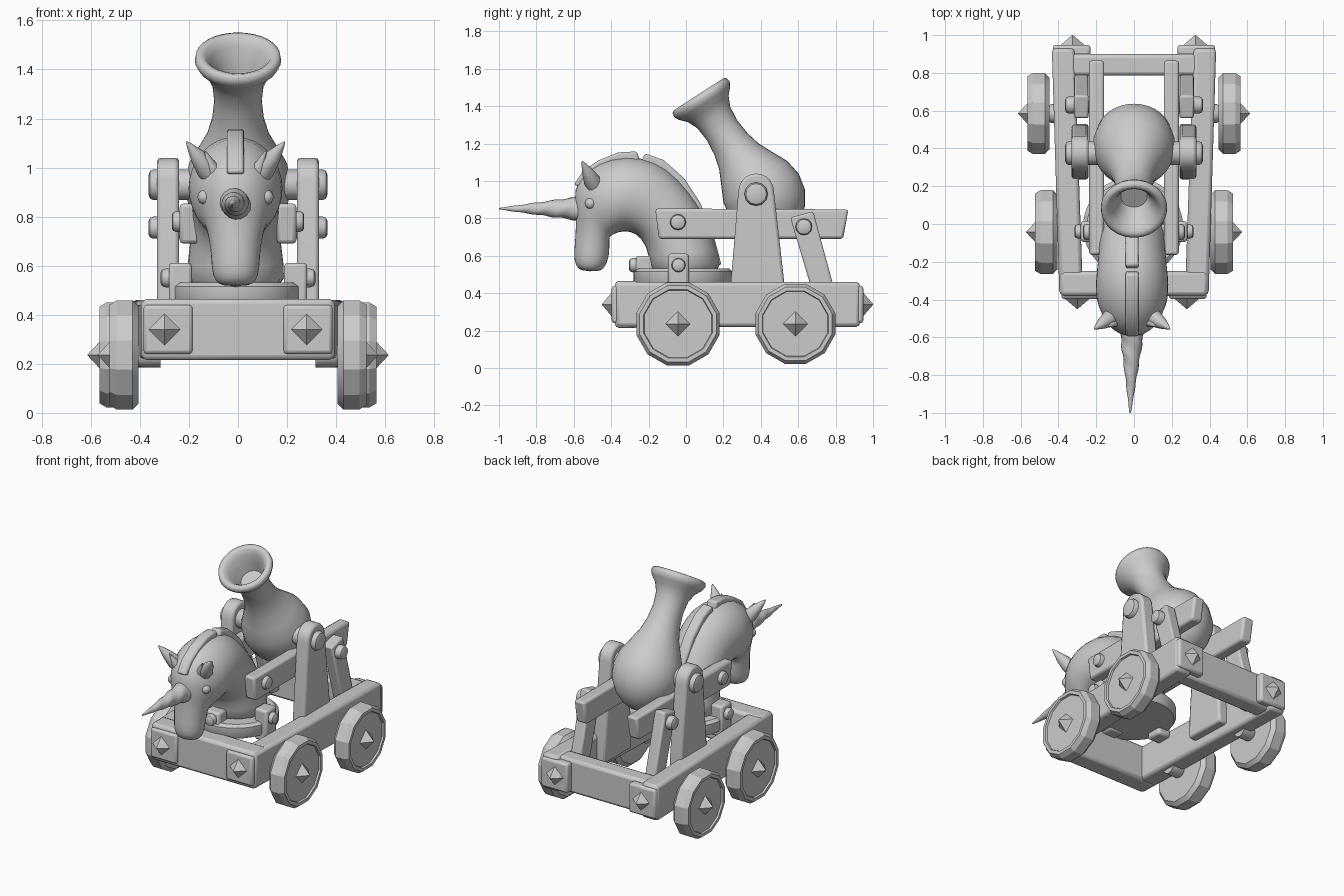
import bpy, bmesh, math
from mathutils import Vector, Matrix

if "Cube" in bpy.data.objects:
    bpy.data.objects.remove(bpy.data.objects["Cube"])

stone = bpy.data.materials.new("light_grey")
stone.diffuse_color = (0.6, 0.6, 0.6, 1)
stone.use_nodes = True
stone.node_tree.nodes["Principled BSDF"].inputs["Base Color"].default_value = stone.diffuse_color
V = Vector


def finish(name, bm, bevel=0.0, smooth=40, subsurf=0, segments=2):
    bmesh.ops.recalc_face_normals(bm, faces=bm.faces)
    me = bpy.data.meshes.new(name)
    bm.to_mesh(me)
    bm.free()
    ob = bpy.data.objects.new(name, me)
    bpy.context.collection.objects.link(ob)
    me.materials.append(stone)
    if bevel:
        m = ob.modifiers.new("bevel", 'BEVEL')
        m.width, m.segments, m.limit_method = bevel, segments, 'ANGLE'
    if subsurf:
        m = ob.modifiers.new("subsurf", 'SUBSURF')
        m.levels = m.render_levels = subsurf
    bpy.ops.object.select_all(action='DESELECT')
    ob.select_set(True)
    bpy.context.view_layer.objects.active = ob
    bpy.ops.object.shade_smooth_by_angle(angle=math.radians(smooth))
    return ob


def loft(name, rings, **kw):
    """Bridge a list of equal-length point rings, capping both ends."""
    bm = bmesh.new()
    rows = [[bm.verts.new(p) for p in r] for r in rings]
    n = len(rows[0])
    for a, b in zip(rows, rows[1:]):
        for i in range(n):
            bm.faces.new((a[i], a[(i + 1) % n], b[(i + 1) % n], b[i]))
    bm.faces.new(rows[0])
    bm.faces.new(rows[-1][::-1])
    return finish(name, bm, **kw)


def prism(name, pts, axis, a, b, **kw):
    """Extrude a polygon: axis 'x' takes (y, z) points, 'z' takes (x, y) points."""
    put = (lambda p, d: (d, *p)) if axis == 'x' else (lambda p, d: (*p, d))
    return loft(name, [[put(p, a) for p in pts], [put(p, b) for p in pts]], **kw)


def box(name, x0, x1, y0, y1, z0, z1, bevel=0.015):
    return prism(name, [(x0, y0), (x1, y0), (x1, y1), (x0, y1)], 'z', z0, z1, bevel=bevel)


def lathe(name, origin, direction, profile, n, phase=0.0, **kw):
    """Stack rings of (distance, radius) along a direction."""
    d = V(direction).normalized()
    q = d.to_track_quat('Z', 'Y').to_matrix()
    rings = [[V(origin) + q @ V((r * math.cos(phase + math.tau * i / n),
                                 r * math.sin(phase + math.tau * i / n), t))
              for i in range(n)] for t, r in profile]
    return loft(name, rings, **kw)


def bolt(name, origin, direction, length, r):
    lathe(name, origin, direction,
          [(0, r), (length - 0.02, r), (length - 0.006, r * 0.88), (length, r * 0.6)], 12)


def stud(name, origin, direction, r=0.066, h=0.055):
    lathe(name, origin, direction, [(-0.01, r), (0, r), (h, 0.002)], 4, smooth=10)


# Chassis: splayed side rails, cross bars, corner plates with studs
for s, tag in ((-1, "left"), (1, "right")):
    prism(tag + "_rail", [(s * 0.27, -0.375), (s * 0.395, -0.375), (s * 0.435, 0.93),
                          (s * 0.315, 0.93)], 'z', 0.22, 0.46, bevel=0.02)
    box(tag + "_front_plate", s * 0.285 - 0.1, s * 0.285 + 0.1, -0.397, -0.33, 0.24, 0.44)
    stud(tag + "_front_stud", (s * 0.29 - 0.01, -0.395, 0.34), (0, -1, 0))
    box(tag + "_rear_plate", s * 0.33 - 0.1, s * 0.33 + 0.1, 0.89, 0.948, 0.24, 0.44)
    stud(tag + "_rear_stud", (s * 0.325, 0.945, 0.34), (0, 1, 0))
box("front_bar", -0.39, 0.39, -0.38, -0.25, 0.215, 0.465, 0.02)
box("rear_bar", -0.38, 0.38, 0.785, 0.9, 0.225, 0.455, 0.02)

# Twelve-sided wheels with a recessed face and a pyramid hub
WHEEL = [(0, 0.15), (0, 0.205), (0.025, 0.23), (0.09, 0.23), (0.118, 0.212),
         (0.118, 0.19), (0.106, 0.186), (0.106, 0.05)]
for s, tag in ((-1, "left"), (1, "right")):
    for part, y, x, k in (("front", -0.043, 0.405, 1), ("rear", 0.585, 0.447, 0.96)):
        x = s * x
        lathe(f"{tag}_{part}_wheel", (x, y, 0.236), (s, 0, 0),
              [(t, r * k) for t, r in WHEEL], 12, math.pi / 12, smooth=25)
        stud(f"{tag}_{part}_hub", (x + s * 0.106, y, 0.236), (s, 0, 0), 0.066, 0.06)
        bolt(f"{tag}_{part}_axle", (x - s * 0.09, y, 0.236), (s, 0, 0), 0.1, 0.05)

# Uprights, beams and struts
upright = [(0.235, 0.28), (0.24, 0.46)]
upright += [(0.375 - 0.095 * math.cos(a), 0.945 + 0.095 * math.sin(a))
            for a in (math.pi * i / 10 for i in range(11))]
upright += [(0.525, 0.46), (0.53, 0.28)]
for s, tag in ((-1, "left"), (1, "right")):
    prism(tag + "_upright", upright, 'x', s * 0.24, s * 0.33, bevel=0.015)
    prism(tag + "_beam", [(-0.145, 0.69), (0.84, 0.69), (0.868, 0.848), (-0.165, 0.853)],
          'x', s * 0.158, s * 0.238, bevel=0.015)
    prism(tag + "_strut", [(0.715, 0.28), (0.83, 0.28), (0.78, 0.47), (0.68, 0.838),
                           (0.557, 0.805), (0.66, 0.46)], 'x', s * 0.24, s * 0.318, bevel=0.012)
    bolt(tag + "_trunnion", (s * 0.12, 0.375, 0.93), (s, 0, 0), 0.245, 0.063)
    bolt(tag + "_strut_bolt", (s * 0.2, 0.63, 0.755), (s, 0, 0), 0.165, 0.045)
    bolt(tag + "_beam_bolt", (s * 0.1, -0.043, 0.78), (s, 0, 0), 0.17, 0.043)
    # Side clamps holding the pedestal
    box(tag + "_clamp", s * 0.235 - 0.047, s * 0.235 + 0.047, -0.095, 0.015, 0.4, 0.612)
    bolt(tag + "_clamp_bolt", (s * 0.25, -0.04, 0.55), (s, 0, 0), 0.065, 0.038)
box("front_clamp", -0.065, 0.045, -0.268, -0.175, 0.43, 0.6)
bolt("front_clamp_bolt", (-0.01, -0.25, 0.55), (0, -1, 0), 0.055, 0.038)

# Round pedestal
lathe("pedestal", (-0.005, -0.015, 0.44), (0, 0, 1),
      [(0, 0.255), (0.015, 0.265), (0.075, 0.265), (0.092, 0.245)], 32)

# Flared barrel, tilted forward
BARREL = [(-0.235, 0.03), (-0.215, 0.085), (-0.165, 0.15), (-0.09, 0.2), (0, 0.218),
          (0.09, 0.204), (0.17, 0.165), (0.25, 0.127), (0.33, 0.106), (0.42, 0.097),
          (0.5, 0.105), (0.555, 0.13), (0.59, 0.163), (0.615, 0.176), (0.64, 0.172),
          (0.648, 0.155), (0.64, 0.135), (0.61, 0.115), (0.56, 0.09), (0.5, 0.07)]
lathe("barrel", (0, 0.42, 0.92), (0, -0.544, 0.84), BARREL, 32, smooth=60)

# Neck and head: (throat y, z, crest y, z, half width)
HORSE = [(-0.2, 0.48, 0.2, 0.48, 0.215), (-0.19, 0.6, 0.175, 0.62, 0.195),
         (-0.235, 0.7, 0.11, 0.8, 0.18), (-0.3, 0.735, 0.02, 0.94, 0.175),
         (-0.36, 0.73, -0.1, 1.07, 0.185), (-0.4, 0.71, -0.24, 1.13, 0.195),
         (-0.41, 0.7, -0.4, 1.125, 0.19), (-0.41, 0.69, -0.53, 1.06, 0.165),
         (-0.41, 0.67, -0.605, 0.96, 0.13), (-0.41, 0.65, -0.585, 0.82, 0.112),
         (-0.412, 0.61, -0.59, 0.7, 0.1), (-0.42, 0.57, -0.6, 0.6, 0.098),
         (-0.44, 0.53, -0.59, 0.545, 0.085), (-0.47, 0.515, -0.56, 0.518, 0.055)]
CX = -0.01
rings = []
for ty, tz, cy, cz, w in HORSE:
    mid, arm = V((CX, (ty + cy) / 2, (tz + cz) / 2)), V((0, (cy - ty) / 2, (cz - tz) / 2))
    rings.append([mid + arm * 1.03 * math.cos(a) + V((w * 1.02 * math.sin(a), 0, 0))
                  for a in (math.tau * i / 16 for i in range(16))])
loft("horse_head", rings, subsurf=1, smooth=70)

# Mane ridge and forelock along the crest
prism("mane", [(-0.24, 1.1), (-0.22, 1.148), (-0.12, 1.112), (-0.01, 1.015), (0.075, 0.885),
               (0.15, 0.7), (0.19, 0.55), (0.13, 0.55), (0.08, 0.7), (0, 0.85),
               (-0.1, 0.97), (-0.22, 1.04)], 'x', CX - 0.035, CX + 0.035, bevel=0.012)
prism("forelock", [(-0.245, 1.1), (-0.262, 1.158), (-0.36, 1.153), (-0.465, 1.112),
                   (-0.55, 1.055), (-0.6, 0.98), (-0.54, 0.96), (-0.4, 1.05)],
      'x', CX - 0.035, CX + 0.035, bevel=0.012)

# Ears, eyes and cheeks
for s, tag in ((-1, "left"), (1, "right")):
    base, tip = V((CX + s * 0.075, -0.47, 0.94)), V((CX + s * 0.2, -0.555, 1.105))
    length = (tip - base).length
    lathe(tag + "_ear", base, tip - base,
          [(length * t, r) for t, r in ((0, 0.04), (0.35, 0.046), (0.65, 0.032),
                                        (0.9, 0.013), (1, 0.003))], 10, smooth=60)
    base, tip = V((CX + s * 0.07, -0.5, 0.94)), V((CX + s * 0.125, -0.545, 1.07))
    lathe(tag + "_inner_ear", base, tip - base, [(0, 0.03), (0.07, 0.026), (0.145, 0.003)],
          8, smooth=60)
    bm = bmesh.new()
    bmesh.ops.create_uvsphere(bm, u_segments=12, v_segments=8, radius=0.03, matrix=Matrix.Translation(
        (CX + s * 0.125, -0.51, 0.88)))
    finish(tag + "_eye", bm, smooth=60)

# Spiral horn: a lobed ring that twists and tapers
rings = []
for k in range(41):
    t = k / 40
    r = 0.063 * (1 - t) + 0.004
    rings.append([V((CX - 0.01 * t + q * math.cos(a), -0.55 - 0.45 * t,
                     0.852 + q * math.sin(a)))
                  for a in (math.tau * i / 16 for i in range(16))
                  for q in [r * (1 + 0.06 * math.cos(2 * a + t * 26))]])
loft("horn", rings, smooth=60)
